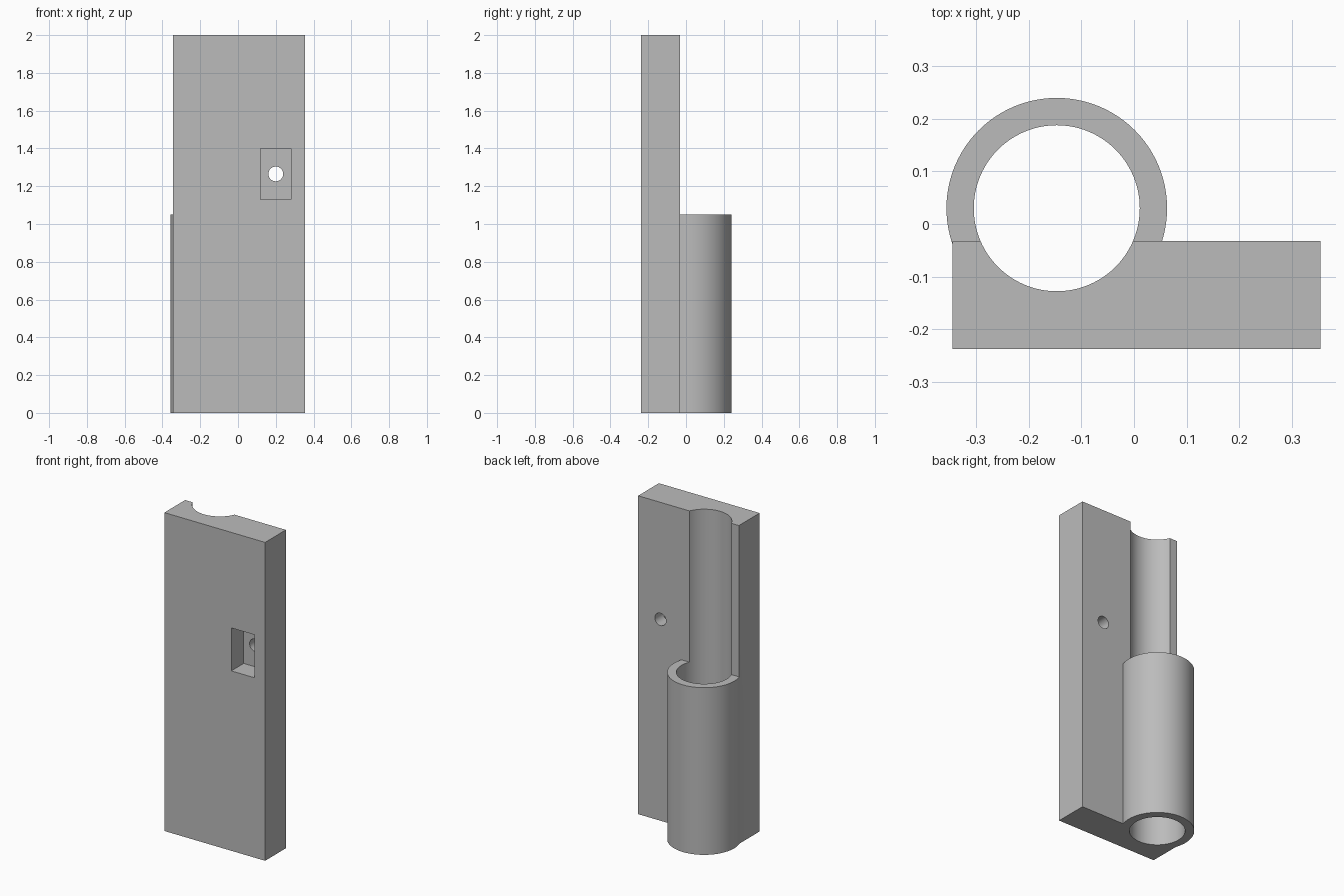
import bpy

# Remove the default cube
if "Cube" in bpy.data.objects:
    bpy.data.objects.remove(bpy.data.objects["Cube"], do_unlink=True)

TUBE_X, TUBE_Y = -0.147, 0.03
PLATE_MIN = (-0.345, -0.238, 0)
PLATE_MAX = (0.355, -0.032, 2)

grey = bpy.data.materials.new("plain grey")
grey.use_nodes = True
colour = (0.5, 0.5, 0.5, 1)
grey.diffuse_color = colour
grey.node_tree.nodes["Principled BSDF"].inputs["Base Color"].default_value = colour


def box(name, low, high):
    centre = [(a + b) / 2 for a, b in zip(low, high)]
    bpy.ops.mesh.primitive_cube_add(size=1, location=centre)
    obj = bpy.context.object
    obj.name = name
    obj.scale = [b - a for a, b in zip(low, high)]
    bpy.ops.object.transform_apply(location=True, rotation=False, scale=True)
    obj.data.materials.append(grey)
    return obj


def cylinder(name, radius, depth, centre, rotation=(0, 0, 0), sides=96):
    bpy.ops.mesh.primitive_cylinder_add(vertices=sides, radius=radius, depth=depth,
                                        location=centre, rotation=rotation)
    obj = bpy.context.object
    obj.name = name
    bpy.ops.object.transform_apply(location=True, rotation=True, scale=True)
    obj.data.materials.append(grey)
    return obj


def combine(target, tool, operation):
    bpy.context.view_layer.objects.active = target
    mod = target.modifiers.new(operation.title(), 'BOOLEAN')
    mod.operation = operation
    mod.solver = 'EXACT'
    mod.object = tool
    bpy.ops.object.modifier_apply(modifier=mod.name)
    bpy.data.objects.remove(tool, do_unlink=True)


# Tall plate joined to the half-height tube behind it
holder = box("plate_with_tube", PLATE_MIN, PLATE_MAX)
tube = cylinder("tube", 0.21, 1.05, (TUBE_X, TUBE_Y, 0.525))
combine(holder, tube, 'UNION')

# Bore through the tube, continuing as a groove up the plate
combine(holder, cylinder("bore", 0.158, 2.4, (TUBE_X, TUBE_Y, 1)), 'DIFFERENCE')

# Rectangular pocket in the front, with a round hole through to the back
combine(holder, box("pocket", (0.12, -0.3, 1.13), (0.28, -0.115, 1.4)), 'DIFFERENCE')
combine(holder, cylinder("screw_hole", 0.039, 1, (0.2, 0, 1.265),
                         (1.5708, 0, 0), 48), 'DIFFERENCE')

# Smooth curves with crisp edges
bpy.ops.object.select_all(action='DESELECT')
holder.select_set(True)
bpy.context.view_layer.objects.active = holder
bpy.ops.object.shade_smooth_by_angle(angle=0.52)
